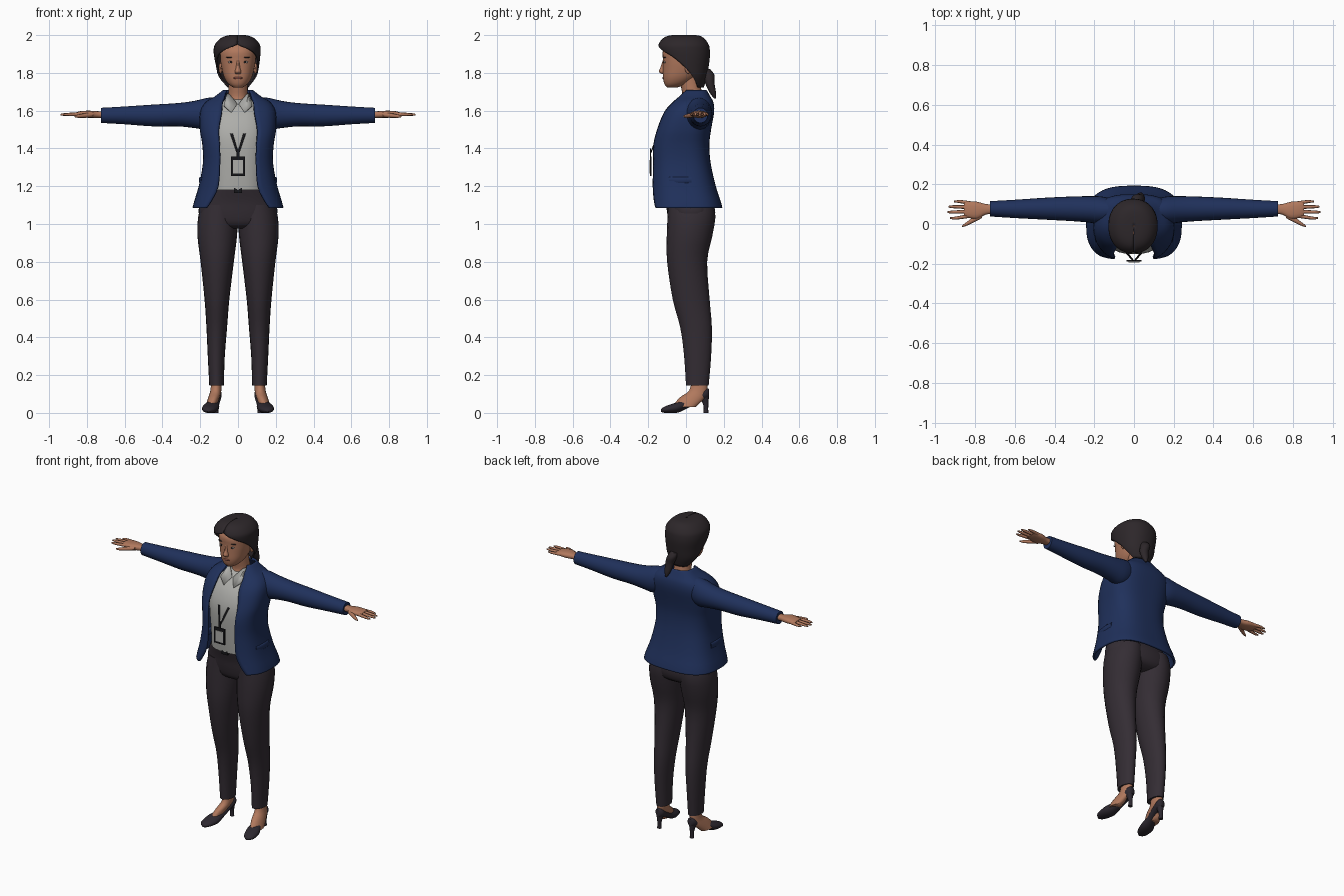
import bpy, bmesh, math
from mathutils import Vector


def material(name, rgb):
    m = bpy.data.materials.new(name)
    m.diffuse_color = (*rgb, 1)
    return m


SKIN = material("skin", (0.44, 0.19, 0.11))
NAVY = material("navy cloth", (0.014, 0.030, 0.105))
TROUSER = material("dark trouser cloth", (0.034, 0.026, 0.034))
HAIR = material("dark hair", (0.026, 0.020, 0.023))
SHIRT = material("pale grey shirt", (0.42, 0.42, 0.40))
SHOE = material("shoe leather", (0.026, 0.021, 0.029))
BLACK = material("black", (0.008, 0.008, 0.010))
LIP = material("lips", (0.25, 0.08, 0.06))
WHITE = material("eye white", (0.5, 0.42, 0.38))


def finish(bm, name, mat, mirror=False, thick=0.0, angle=50):
    bmesh.ops.recalc_face_normals(bm, faces=bm.faces)
    me = bpy.data.meshes.new(name)
    bm.to_mesh(me)
    bm.free()
    ob = bpy.data.objects.new(name, me)
    bpy.context.collection.objects.link(ob)
    me.materials.append(mat)
    bpy.ops.object.select_all(action='DESELECT')
    ob.select_set(True)
    bpy.context.view_layer.objects.active = ob
    bpy.ops.object.shade_smooth_by_angle(angle=math.radians(angle))
    if thick:
        s = ob.modifiers.new("thickness", 'SOLIDIFY')
        s.thickness, s.offset = thick, 0
    if mirror:
        ob.modifiers.new("mirror", 'MIRROR')
    return ob


def smooth_rings(rings, steps):
    """Catmull-Rom interpolation of ring values."""
    out = []
    for i in range(len(rings) - 1):
        p0, p1 = rings[max(i - 1, 0)], rings[i]
        p2, p3 = rings[i + 1], rings[min(i + 2, len(rings) - 1)]
        for k in range(steps):
            t = k / steps
            out.append([0.5 * (2 * b + (c - a) * t + (2 * a - 5 * b + 4 * c - d) * t * t
                               + (3 * b - a - 3 * c + d) * t ** 3)
                        for a, b, c, d in zip(p0, p1, p2, p3)])
    return out + [list(rings[-1])]


def loft(name, axis, rings, mat, n=20, e=1.0, steps=3, **kw):
    """Rings: position, a-min, a-max, b-min, b-max [, half gap in degrees at b-min]."""
    bm = bmesh.new()
    is_open = len(rings[0]) == 6
    loops = []
    for r in smooth_rings(rings, steps):
        t, a0, a1, b0, b1 = r[:5]
        g = math.radians(r[5]) if is_open else 0
        loop = []
        for i in range(n):
            th = g + (2 * math.pi - 2 * g) * i / ((n - 1) if is_open else n)
            s, c = math.sin(th), -math.cos(th)
            a = (a0 + a1) / 2 + (a1 - a0) / 2 * math.copysign(abs(s) ** e, s)
            b = (b0 + b1) / 2 + (b1 - b0) / 2 * math.copysign(abs(c) ** e, c)
            loop.append(bm.verts.new({'x': (t, a, b), 'y': (a, t, b), 'z': (a, b, t)}[axis]))
        loops.append(loop)
    for p, q in zip(loops, loops[1:]):
        for i in range(n - 1 if is_open else n):
            j = (i + 1) % n
            bm.faces.new((p[i], p[j], q[j], q[i]))
    if not is_open:
        bm.faces.new(loops[0])
        bm.faces.new(loops[-1])
    return finish(bm, name, mat, **kw)


def box(name, lo, hi, mat, **kw):
    bm = bmesh.new()
    bmesh.ops.create_cube(bm, size=1)
    for v in bm.verts:
        v.co = Vector([(l + h) / 2 + (h - l) * c for l, h, c in zip(lo, hi, v.co)])
    return finish(bm, name, mat, angle=30, **kw)


def ball(name, centre, radii, mat, **kw):
    bm = bmesh.new()
    bmesh.ops.create_uvsphere(bm, u_segments=12, v_segments=8, radius=1)
    for v in bm.verts:
        v.co = Vector([c + r * k for c, r, k in zip(centre, radii, v.co)])
    return finish(bm, name, mat, **kw)


def plate(name, pts, mat, thick, **kw):
    bm = bmesh.new()
    bm.faces.new([bm.verts.new(p) for p in pts])
    return finish(bm, name, mat, thick=thick, **kw)


# Trousers
loft("trouser_leg", 'z', [
    (0.145, 0.075, 0.152, 0.00, 0.12), (0.30, 0.07, 0.16, -0.01, 0.133),
    (0.45, 0.058, 0.167, -0.03, 0.137), (0.60, 0.046, 0.177, -0.07, 0.125),
    (0.80, 0.022, 0.198, -0.10, 0.112), (0.93, 0.006, 0.214, -0.102, 0.138),
    (1.03, 0.0, 0.212, -0.098, 0.155), (1.10, 0.0, 0.195, -0.095, 0.15)], TROUSER, mirror=True)
loft("trouser_hips", 'z', [
    (0.975, -0.10, 0.10, -0.05, 0.09), (1.0, -0.18, 0.18, -0.085, 0.14),
    (1.06, -0.208, 0.208, -0.10, 0.155), (1.12, -0.195, 0.195, -0.108, 0.14),
    (1.20, -0.15, 0.15, -0.13, 0.10)], TROUSER, n=28, e=0.85)
box("belt_buckle", (-0.02, -0.138, 1.165), (0.02, -0.125, 1.19), BLACK)

# Feet and heeled shoes
loft("foot", 'z', [(0.03, 0.115, 0.175, -0.075, 0.05), (0.08, 0.098, 0.158, -0.035, 0.10),
                   (0.12, 0.088, 0.146, 0.018, 0.113), (0.19, 0.088, 0.14, 0.03, 0.112)],
     SKIN, mirror=True)
loft("shoe", 'y', [
    (-0.133, 0.145, 0.165, 0.005, 0.02), (-0.11, 0.12, 0.188, 0.0, 0.035),
    (-0.05, 0.10, 0.188, 0.0, 0.055), (0.0, 0.10, 0.165, 0.02, 0.07),
    (0.06, 0.09, 0.148, 0.055, 0.10), (0.105, 0.087, 0.143, 0.07, 0.13),
    (0.122, 0.10, 0.13, 0.08, 0.125)], SHOE, mirror=True)
loft("shoe_heel", 'z', [(0.0, 0.103, 0.13, 0.093, 0.118), (0.04, 0.104, 0.129, 0.092, 0.118),
                        (0.09, 0.092, 0.14, 0.07, 0.122)], SHOE, n=12, mirror=True)

# Shirt and its collar
loft("shirt", 'z', [
    (1.18, -0.14, 0.14, -0.138, 0.08), (1.30, -0.14, 0.14, -0.147, 0.08),
    (1.45, -0.15, 0.15, -0.15, 0.08), (1.54, -0.15, 0.15, -0.125, 0.10),
    (1.60, -0.13, 0.13, -0.087, 0.11), (1.645, -0.085, 0.085, -0.04, 0.10),
    (1.665, -0.06, 0.06, -0.01, 0.092)], SHIRT, n=28, e=0.8)
plate("shirt_collar", [(0.004, -0.055, 1.635), (0.035, -0.095, 1.59), (0.075, -0.07, 1.625),
                       (0.06, 0.01, 1.69), (0.045, -0.015, 1.685)], SHIRT, 0.008, mirror=True)

# Jacket body, open at the front
loft("jacket", 'z', [
    (1.085, -0.235, 0.235, -0.185, 0.187, 38), (1.12, -0.226, 0.226, -0.183, 0.178, 31),
    (1.20, -0.202, 0.202, -0.18, 0.152, 23), (1.32, -0.18, 0.18, -0.178, 0.125, 24),
    (1.42, -0.183, 0.183, -0.176, 0.118, 24), (1.50, -0.196, 0.196, -0.155, 0.127, 23),
    (1.59, -0.195, 0.195, -0.115, 0.143, 18), (1.64, -0.168, 0.168, -0.072, 0.14, 21),
    (1.67, -0.12, 0.12, -0.04, 0.125, 28), (1.705, -0.075, 0.075, -0.01, 0.105, 47)],
     NAVY, n=40, e=0.7, thick=0.012)
loft("pocket_flap", 'y', [(-0.09, 0.165, 0.195, 1.215, 1.25), (-0.03, 0.17, 0.206, 1.212, 1.25),
                          (0.03, 0.17, 0.203, 1.215, 1.25)], NAVY, n=12, e=0.4, mirror=True)

# Sleeves
loft("sleeve", 'x', [
    (0.09, 0.02, 0.12, 1.53, 1.672), (0.16, 0.0, 0.138, 1.50, 1.668),
    (0.23, 0.008, 0.14, 1.508, 1.652), (0.32, 0.015, 0.138, 1.517, 1.64),
    (0.45, 0.022, 0.132, 1.517, 1.632), (0.60, 0.03, 0.122, 1.528, 1.622),
    (0.725, 0.038, 0.115, 1.535, 1.615)], NAVY, n=24, mirror=True)

# Hands
loft("palm", 'x', [
    (0.70, 0.05, 0.10, 1.56, 1.597), (0.745, 0.048, 0.10, 1.562, 1.597),
    (0.79, 0.025, 0.112, 1.562, 1.60), (0.835, 0.032, 0.114, 1.567, 1.597),
    (0.855, 0.04, 0.112, 1.572, 1.592)], SKIN, n=16, e=0.8, mirror=True)
for name, y0, y1, tip in (("index", 0.042, 0.030, 0.925), ("middle", 0.063, 0.060, 0.94),
                          ("ring", 0.084, 0.087, 0.935), ("little", 0.104, 0.113, 0.905)):
    loft(name + "_finger", 'x', [
        (0.82, y0 - 0.010, y0 + 0.010, 1.571, 1.592),
        (tip - 0.03, y1 - 0.008, y1 + 0.008, 1.572, 1.588),
        (tip, y1 - 0.004, y1 + 0.004, 1.575, 1.583)], SKIN, n=8, mirror=True)
loft("thumb", 'x', [(0.765, 0.03, 0.065, 1.565, 1.592), (0.81, 0.006, 0.034, 1.562, 1.586),
                    (0.845, -0.01, 0.008, 1.562, 1.58), (0.865, -0.015, -0.007, 1.566, 1.574)],
     SKIN, n=8, mirror=True)

# Neck, head and face
loft("neck", 'z', [(1.60, -0.06, 0.06, -0.06, 0.09), (1.66, -0.055, 0.055, -0.02, 0.09),
                   (1.72, -0.05, 0.05, -0.025, 0.08), (1.80, -0.05, 0.05, -0.04, 0.07)], SKIN)
loft("head", 'z', [
    (1.722, -0.022, 0.022, -0.10, -0.05), (1.74, -0.05, 0.05, -0.114, 0.0),
    (1.775, -0.073, 0.073, -0.122, 0.05), (1.82, -0.086, 0.086, -0.122, 0.08),
    (1.87, -0.094, 0.094, -0.122, 0.09), (1.92, -0.092, 0.092, -0.122, 0.09),
    (1.97, -0.06, 0.06, -0.08, 0.06)], SKIN, n=28, e=0.9)
loft("nose", 'z', [(1.795, -0.014, 0.014, -0.13, -0.10), (1.807, -0.018, 0.018, -0.144, -0.10),
                   (1.83, -0.011, 0.011, -0.135, -0.10), (1.87, -0.008, 0.008, -0.122, -0.10)],
     SKIN, n=10)
ball("ear", (0.092, 0.012, 1.825), (0.010, 0.018, 0.03), SKIN, mirror=True)
ball("eye", (0.038, -0.112, 1.857), (0.015, 0.006, 0.006), WHITE, mirror=True)
ball("iris", (0.038, -0.1165, 1.857), (0.006, 0.003, 0.006), BLACK, mirror=True)
ball("eyebrow", (0.042, -0.112, 1.882), (0.022, 0.008, 0.003), HAIR, mirror=True)
ball("mouth", (0, -0.118, 1.773), (0.024, 0.008, 0.007), LIP)

# Hair cap, open around the face, and ponytail
loft("hair", 'z', [
    (1.725, -0.055, 0.055, -0.02, 0.09, 115), (1.78, -0.098, 0.093, -0.07, 0.106, 100),
    (1.84, -0.112, 0.107, -0.11, 0.116, 82), (1.89, -0.122, 0.113, -0.13, 0.122, 58),
    (1.925, -0.124, 0.114, -0.142, 0.121, 28), (1.95, -0.117, 0.11, -0.14, 0.115, 1),
    (1.98, -0.088, 0.083, -0.118, 0.092, 0.5), (1.994, -0.05, 0.045, -0.08, 0.06, 0.5),
    (1.996, -0.002, 0.002, -0.012, -0.008, 0.5)], HAIR, n=36, e=0.92, thick=0.01)
loft("ponytail", 'z', [
    (1.665, 0.03, 0.04, 0.148, 0.158), (1.70, 0.012, 0.052, 0.122, 0.158),
    (1.75, 0.0, 0.055, 0.10, 0.15), (1.79, -0.015, 0.045, 0.09, 0.15),
    (1.82, -0.02, 0.03, 0.08, 0.128)], HAIR, n=14)

# Lanyard and badge
loft("lanyard_strap", 'z', [(1.375, -0.003, 0.007, -0.190, -0.184),
                            (1.48, 0.028, 0.042, -0.150, -0.143)], BLACK, n=8, steps=1, mirror=True)
box("badge_clip", (-0.008, -0.190, 1.35), (0.008, -0.184, 1.40), BLACK)
box("badge_holder", (-0.038, -0.190, 1.255), (0.038, -0.182, 1.357), BLACK)
box("badge_card", (-0.027, -0.193, 1.268), (0.027, -0.189, 1.338), SHIRT)
